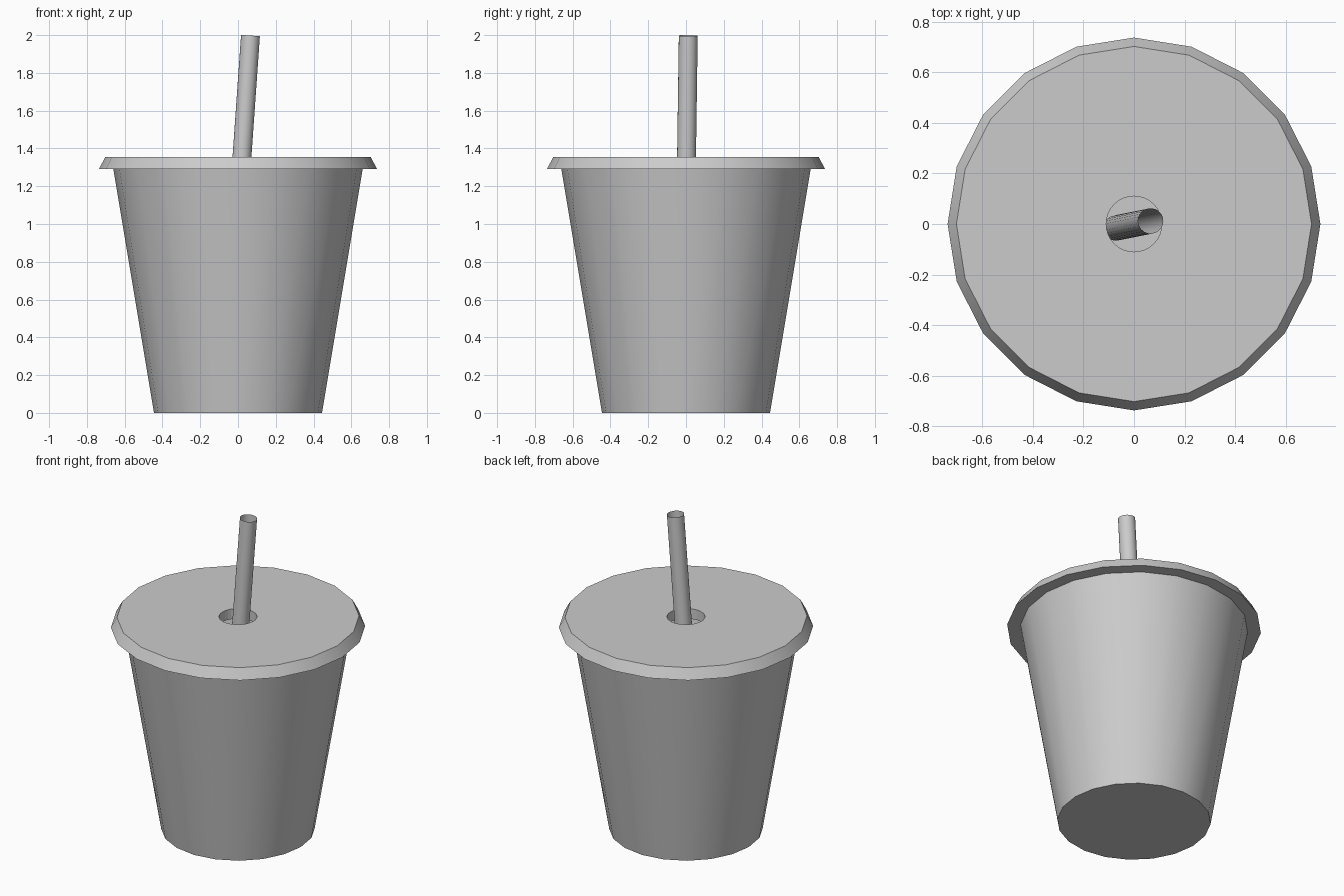
import bpy, bmesh, math
from mathutils import Vector

if "Cube" in bpy.data.objects:
    bpy.data.objects.remove(bpy.data.objects["Cube"])


def frustum(name, sides, r1, r2, z1, z2, cap_bottom=True, cap_top=True):
    """Tapered prism with a corner on +x."""
    bm = bmesh.new()
    rings = []
    for r, z in ((r1, z1), (r2, z2)):
        rings.append([bm.verts.new((r * math.cos(2 * math.pi * i / sides),
                                    r * math.sin(2 * math.pi * i / sides), z))
                      for i in range(sides)])
    low, high = rings
    for i in range(sides):
        j = (i + 1) % sides
        bm.faces.new((low[i], low[j], high[j], high[i]))
    if cap_bottom:
        bm.faces.new(low[::-1])
    if cap_top:
        bm.faces.new(high)
    mesh = bpy.data.meshes.new(name)
    bm.to_mesh(mesh)
    bm.free()
    ob = bpy.data.objects.new(name, mesh)
    bpy.context.collection.objects.link(ob)
    return ob


def smooth(ob):
    bpy.ops.object.select_all(action='DESELECT')
    ob.select_set(True)
    bpy.context.view_layer.objects.active = ob
    bpy.ops.object.shade_smooth_by_angle(angle=math.radians(30))


# Open tapered cup
cup = frustum("cup", 20, 0.445, 0.66, 0.0, 1.29, cap_top=False)
smooth(cup)

# Lid with a round straw hole
lid = frustum("lid", 20, 0.737, 0.702, 1.29, 1.355)
cutter = frustum("hole_cutter", 32, 0.11, 0.11, 1.2, 1.45)
cutter.hide_render = True
cutter.hide_viewport = True
cut = lid.modifiers.new("straw_hole", 'BOOLEAN')
cut.operation = 'DIFFERENCE'
cut.object = cutter
cut.solver = 'EXACT'
smooth(lid)

# Leaning hollow straw
start, end = Vector((-0.072, -0.016, 0.03)), Vector((0.066, 0.012, 1.997))
straw = frustum("straw", 24, 0.05, 0.05, 0.0, (end - start).length,
                cap_bottom=False, cap_top=False)
straw.location = start
straw.rotation_euler = (end - start).to_track_quat('Z', 'Y').to_euler()
smooth(straw)
